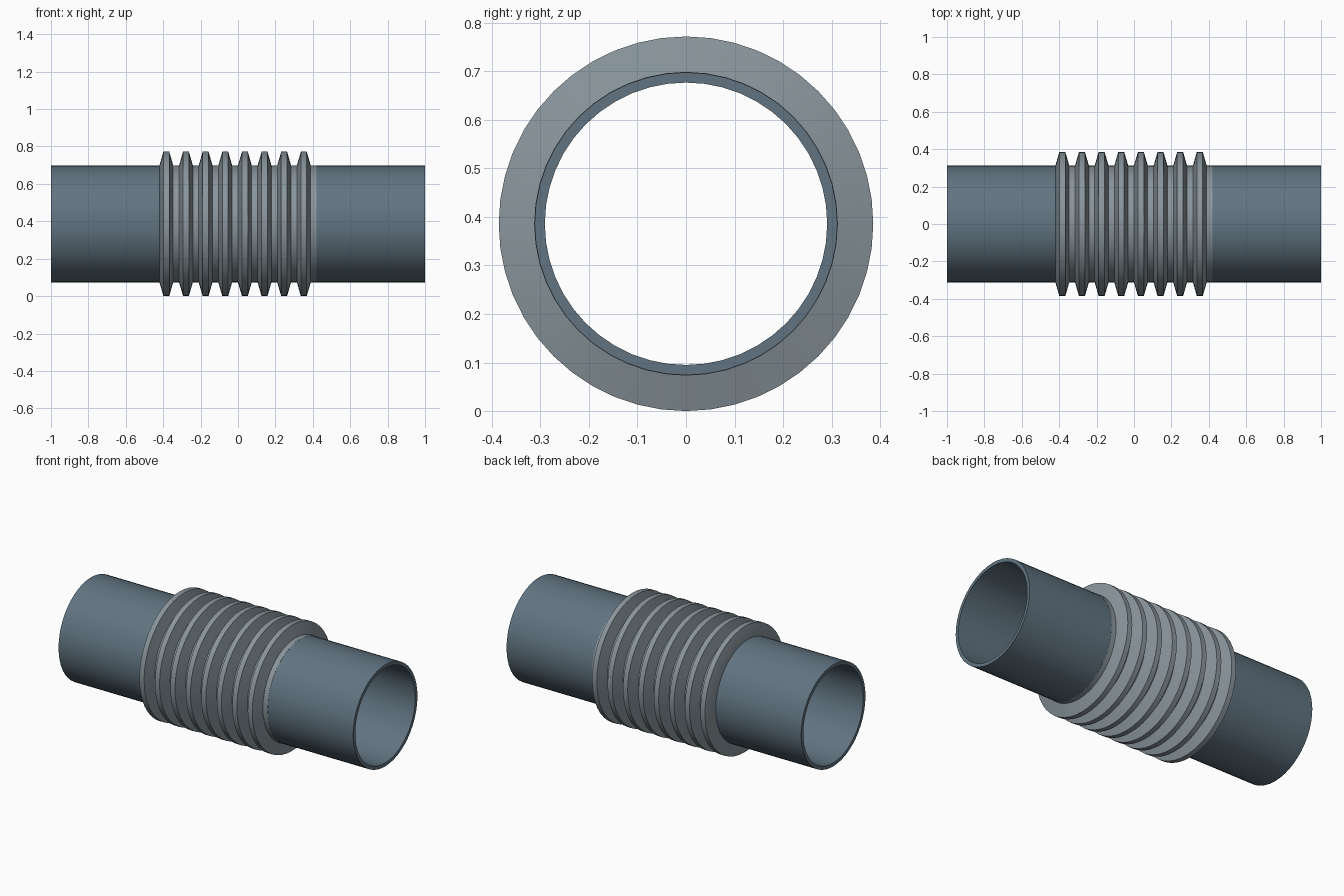
import bpy, bmesh
from math import cos, sin, pi, radians

if "Cube" in bpy.data.objects:
    bpy.data.objects.remove(bpy.data.objects["Cube"])

SEG = 48
CZ = 0.386              # height of the pipe axis
R_OUT, R_IN = 0.312, 0.291
HALF = 0.42             # half length of the bellows


def material(name, rgb):
    m = bpy.data.materials.new(name)
    m.diffuse_color = (*rgb, 1)
    m.use_nodes = True
    m.node_tree.nodes["Principled BSDF"].inputs["Base Color"].default_value = m.diffuse_color
    return m


def lathe_x(name, profile, mat):
    """Revolve a closed (x, radius) profile around the pipe axis."""
    bm = bmesh.new()
    rings = []
    for x, r in profile:
        rings.append([bm.verts.new((x, r * sin(2 * pi * i / SEG), CZ + r * cos(2 * pi * i / SEG)))
                      for i in range(SEG)])
    for k, a in enumerate(rings):
        b = rings[(k + 1) % len(rings)]
        for i in range(SEG):
            j = (i + 1) % SEG
            bm.faces.new((a[i], a[j], b[j], b[i]))
    bmesh.ops.recalc_face_normals(bm, faces=bm.faces)
    me = bpy.data.meshes.new(name)
    bm.to_mesh(me)
    bm.free()
    ob = bpy.data.objects.new(name, me)
    bpy.context.collection.objects.link(ob)
    me.materials.append(mat)
    bpy.ops.object.select_all(action='DESELECT')
    ob.select_set(True)
    bpy.context.view_layer.objects.active = ob
    bpy.ops.object.shade_smooth_by_angle(angle=radians(30))
    return ob


pipe_mat = material("pipe_steel", (0.12, 0.175, 0.22))
bellows_mat = material("bellows_steel", (0.25, 0.30, 0.33))

# Two plain pipe ends
for name, s in (("left_pipe", -1), ("right_pipe", 1)):
    lathe_x(name, [(s * HALF, R_OUT), (s, R_OUT), (s, R_IN), (s * HALF, R_IN)], pipe_mat)

# Corrugated bellows: eight ridges, thin wall following the outer shape
RIDGES = 8
PITCH = 2 * HALF / RIDGES
VALLEY, PEAK, WALL = R_OUT + 0.001, 0.386, 0.021
outer = []
for n in range(RIDGES):
    x = -HALF + n * PITCH
    outer += [(x, VALLEY), (x + 0.2 * PITCH, PEAK),
              (x + 0.5 * PITCH, PEAK), (x + 0.7 * PITCH, VALLEY)]
outer.append((HALF, VALLEY))
inner = [(x, r - WALL) for x, r in reversed(outer)]
lathe_x("bellows", outer + inner, bellows_mat)
